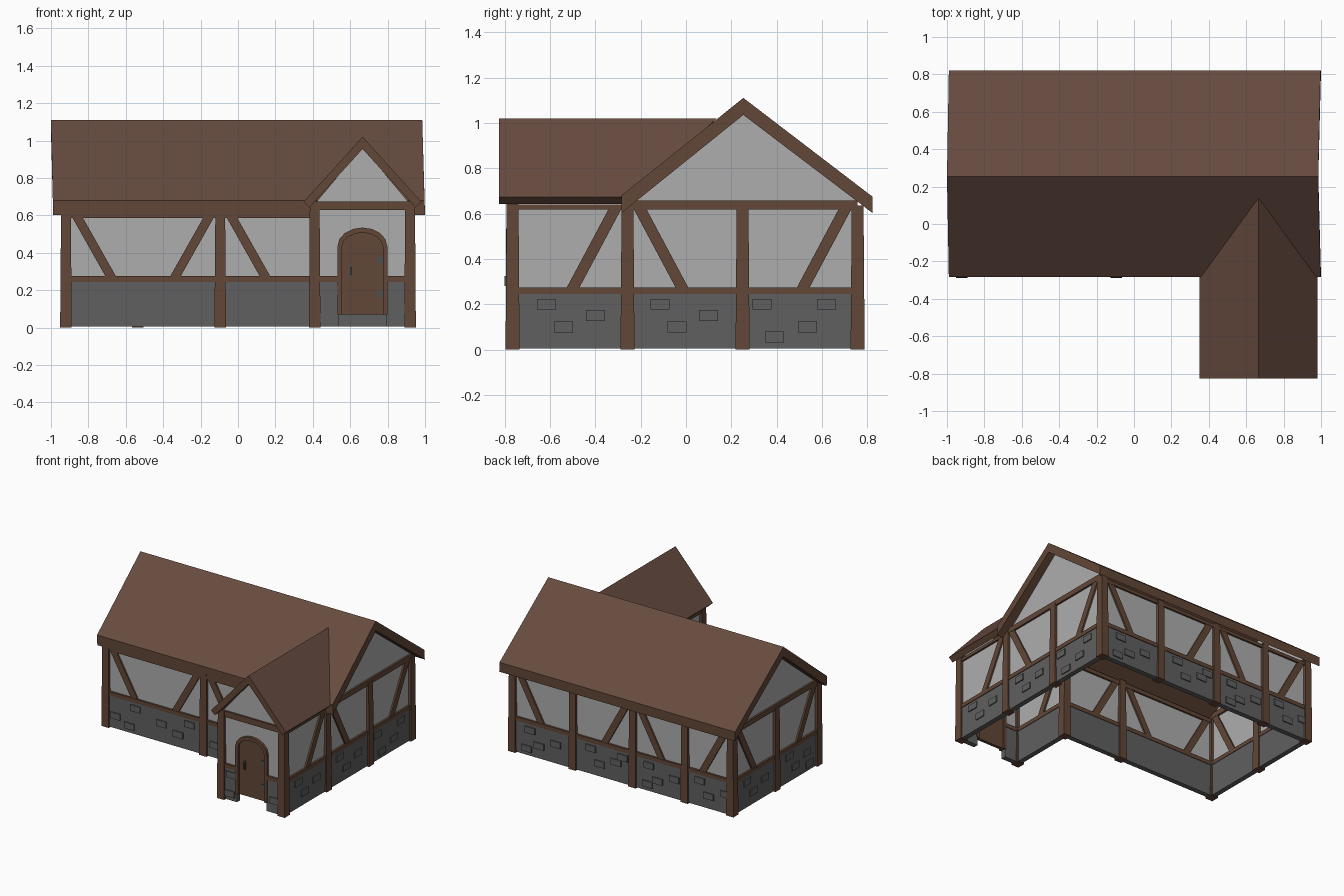
import bpy, bmesh, math
from mathutils import Vector, Matrix

if "Cube" in bpy.data.objects:
    bpy.data.objects.remove(bpy.data.objects["Cube"])


def material(name, rgb):
    m = bpy.data.materials.new(name)
    m.diffuse_color = (*rgb, 1)
    m.use_nodes = True
    m.node_tree.nodes["Principled BSDF"].inputs["Base Color"].default_value = m.diffuse_color
    return m


WOOD = material("brown timber", (0.122, 0.062, 0.038))
ROOF = material("red brown roof", (0.135, 0.070, 0.050))
PLASTER = material("grey plaster", (0.42, 0.42, 0.42))
STONE = material("dark stone", (0.115, 0.115, 0.115))
METAL = material("dark metal", (0.075, 0.08, 0.075))


def finish(bm, name, *mats):
    bmesh.ops.recalc_face_normals(bm, faces=bm.faces)
    me = bpy.data.meshes.new(name)
    bm.to_mesh(me)
    bm.free()
    for m in mats:
        me.materials.append(m)
    ob = bpy.data.objects.new(name, me)
    bpy.context.collection.objects.link(ob)
    return ob


class Frame:
    """Vertical plane: u runs from p0 to p1, depth runs outward."""
    def __init__(self, p0, p1):
        self.o = Vector((*p0, 0))
        v = Vector((*p1, 0)) - self.o
        self.length = v.length
        self.d = v.normalized()
        self.n = Vector((self.d.y, -self.d.x, 0))

    def at(self, u, z, depth):
        return self.o + self.d * u + self.n * depth + Vector((0, 0, z))


def prism(bm, f, pts, d0, d1):
    # extrude a (u, z) outline between two depths
    a = [bm.verts.new(f.at(u, z, d0)) for u, z in pts]
    b = [bm.verts.new(f.at(u, z, d1)) for u, z in pts]
    bm.faces.new(a)
    bm.faces.new(b[::-1])
    for i in range(len(a)):
        j = (i + 1) % len(a)
        bm.faces.new((a[i], a[j], b[j], b[i]))


def rect(u0, u1, z0, z1):
    return [(u0, z0), (u1, z0), (u1, z1), (u0, z1)]


def part(name, f, outlines, d0, d1, mat):
    bm = bmesh.new()
    for pts in outlines:
        prism(bm, f, pts, d0, d1)
    return finish(bm, name, mat)


def wall(name, p0, p1, top, rail, braces, bricks, door=None):
    f = Frame(p0, p1)
    L = f.length
    spans = [(0, L)] if not door else [(0, door - 0.125), (door + 0.125, L)]
    part(name + "_stone_base", f, [rect(a, b, 0.005, 0.25) for a, b in spans], -0.02, 0.018, STONE)
    part(name + "_sill", f, [rect(a, b, 0.245, 0.275) for a, b in spans], -0.024, 0.023, WOOD)
    part(name + "_top_rail", f, [rect(0, L, *rail)], -0.022, 0.022, WOOD)
    part(name + "_stones", f, [rect(u - 0.042, u + 0.042, z - 0.024, z + 0.024) for u, z in bricks],
         0.01, 0.026, STONE)
    if braces:
        part(name + "_braces", f,
             [[(p + s * 0.242 - 0.028, 0.27), (p + s * 0.242 + 0.028, 0.27),
               (p + s * 0.05 + 0.028, top), (p + s * 0.05 - 0.028, top)] for p, s in braces],
             -0.02, 0.02, WOOD)
    outline = rect(0, L, 0.24, top + 0.01)
    if door:
        outline = ([(0, 0.24)] + [(door + u, z) for u, z in arch(0.125, 0.24, 0.43, 0.525)]
                   + [(L, 0.24), (L, top + 0.02), (0, top + 0.02)])
    part(name + "_plaster", f, [outline], -0.008, 0.008, PLASTER)
    return f


def arch(hw, z0, zs, zt, n=8):
    curve = [(-hw * math.cos(math.pi * i / n), zs + (zt - zs) * math.sin(math.pi * i / n))
             for i in range(n + 1)]
    return [(-hw, z0)] + curve + [(hw, z0)]


# walls, counter-clockwise around the L-shaped plan
X, YF, YP, YB, XP = 0.92, -0.258, -0.765, 0.757, 0.41
bay = [(0.15, 0.2), (0.365, 0.15), (0.225, 0.1)]


def bays(*starts):
    return [(s + u, z) for s in starts for u, z in bay]


wall("front", (-X, YF), (XP, YF), 0.61, (0.585, 0.615),
     [(0, 1), (0.825, -1), (0.825, 1)],
     [(0.25, 0.2), (0.08, 0.1), (0.2, 0.055), (0.47, 0.145), (0.61, 0.1), (0.705, 0.2),
      (0.92, 0.1), (1.05, 0.145), (1.165, 0.2), (1.235, 0.1)])
wall("porch_left", (XP, YF), (XP, YP), 0.63, (0.615, 0.64), [(0, 1)], bays(0))
pf = wall("porch_front", (XP, YP), (X, YP), 0.64, (0.63, 0.675), [],
          [(0.085, 0.2), (0.07, 0.055), (0.45, 0.1)], door=0.255)
right = wall("right", (X, YP), (X, YB), 0.63, (0.618, 0.64),
             [(0.507, -1), (0.507, 1), (1.522, -1)],
             bays(0, 0.5) + [(1.1, 0.2), (1.385, 0.2), (1.3, 0.1), (1.155, 0.055)])
wall("back", (X, YB), (-X, YB), 0.62, (0.595, 0.62),
     [(0, 1), (1.015, -1), (1.015, 1), (1.84, -1)],
     bays(0, 0.51, 1.0, 1.43) + [(0.12, 0.055), (0.93, 0.2), (1.14, 0.055)])
left = wall("left", (-X, YB), (-X, YF), 0.63, (0.618, 0.64), [(0, 1), (1.015, -1)],
            bays(0, 0.507) + [(0.9, 0.055)])

# gable triangles and their tie beams
mid = (YF + YB) / 2
for nm, f in (("right", right), ("left", left)):
    a, b = ((0.507, 1.522) if nm == "right" else (0, 1.015))
    part(nm + "_gable", f, [[(a, 0.63), (b, 0.63), (b, 0.66), ((a + b) / 2, 1.045), (a, 0.66)]],
         -0.008, 0.008, PLASTER)
    part(nm + "_tie_beam", f, [rect(a, b, 0.63, 0.658)], -0.022, 0.022, WOOD)
part("porch_gable", pf, [[(-0.01, 0.65), (0.52, 0.65), (0.255, 0.965)]], -0.008, 0.008, PLASTER)

# tapered posts
posts = [(x, y, 0.635) for x in (-X, X) for y in (YF, mid, YB)]
posts += [(x, YB, 0.63) for x in (0.41, -0.095, -0.535)]
posts += [(-0.095, YF, 0.63), (XP, YF, 0.63), (XP, YP, 0.675), (X, YP, 0.675)]
for i, (x, y, h) in enumerate(posts):
    bm = bmesh.new()
    bmesh.ops.create_cone(bm, cap_ends=True, segments=4, radius1=0.031 * 2 ** 0.5,
                          radius2=0.026 * 2 ** 0.5, depth=h,
                          matrix=Matrix.Translation((x, y, h / 2)) @ Matrix.Rotation(math.pi / 4, 4, 'Z'))
    finish(bm, f"post_{i + 1}", WOOD)

# door, arched frame and fittings
outer, inner = arch(0.133, 0.07, 0.435, 0.535), arch(0.11, 0.07, 0.43, 0.508)
shift = lambda pts: [(u + 0.255, z) for u, z in pts]
part("door_frame", pf, [shift(outer + inner[::-1])], -0.022, 0.028, WOOD)
part("door", pf, [shift(inner)], -0.012, 0.012, WOOD)
part("door_handle_plate", pf, [rect(0.187, 0.203, 0.27, 0.335)], 0.01, 0.02, METAL)
part("door_handle", pf, [rect(0.191, 0.199, 0.28, 0.325)], 0.02, 0.035, METAL)
part("door_hinges", pf, [[(0.365, z - 0.018), (0.365, z + 0.018), (0.335, z + 0.016),
                          (0.322, z), (0.335, z - 0.016)] for z in (0.18, 0.36)], 0.01, 0.018, METAL)


def roof(name, f, pts, d0, d1, move):
    bm = bmesh.new()
    prism(bm, f, pts, d0, d1)
    for v in bm.verts:
        move(v.co)
    bmesh.ops.recalc_face_normals(bm, faces=bm.faces)
    for face in bm.faces:  # upper slopes in roof colour, edges and underside timber
        face.material_index = 1 if face.normal.z > 0.3 else 0
    finish(bm, name, WOOD, ROOF)


# main roof, with slightly skewed ends
def skew(co):
    t = min(1, max(0, (co.z - 0.6) / 0.45))
    co.x = -0.988 - 0.012 * t if co.x < 0 else 1.0 - 0.015 * t


roof("main_roof", Frame((0, 0), (0, 1)),
     [(-0.284, 0.603), (-0.284, 0.68), (0.253, 1.11), (0.822, 0.675), (0.822, 0.603), (0.253, 1.035)],
     -1, 1, skew)


# porch roof, its back end trimmed along the main slope
def trim(co):
    if co.y > -0.5:
        co.y = max(-0.27, 0.255 - (1.11 - co.z) / 0.766)


roof("porch_roof", Frame((0, 0), (1, 0)),
     [(0.35, 0.672), (0.666, 1.02), (0.982, 0.672), (0.95, 0.642), (0.666, 0.955), (0.382, 0.642)],
     0.3, 0.825, trim)
